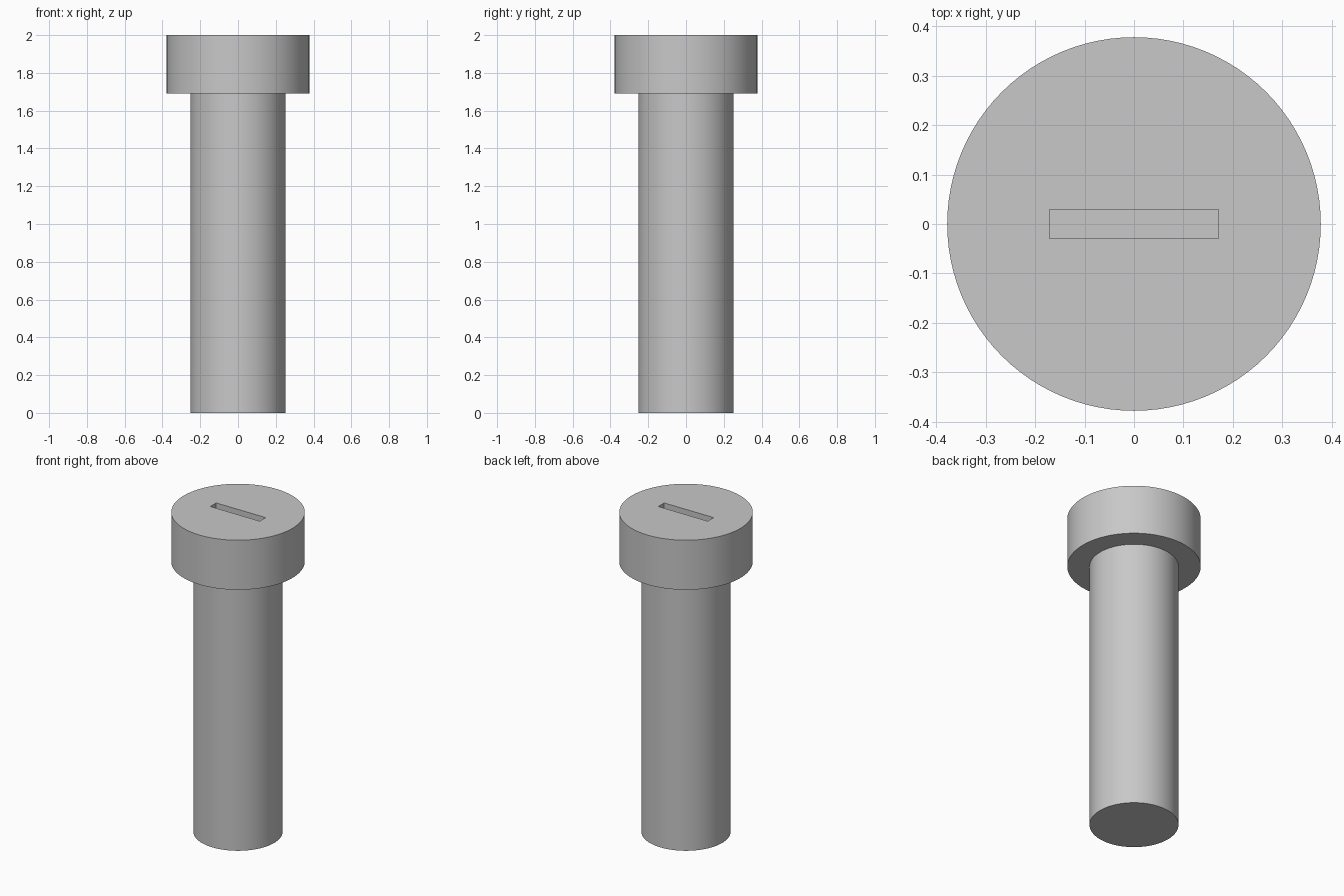
import bpy
import bmesh
import math

SEGMENTS = 96
SHAFT_R, HEAD_R = 0.252, 0.378
HEAD_BASE, TOP = 1.69, 2.0
SLOT_LENGTH, SLOT_WIDTH, SLOT_DEPTH = 0.342, 0.058, 0.12

if "Cube" in bpy.data.objects:
    bpy.data.objects.remove(bpy.data.objects["Cube"], do_unlink=True)

# Plain grey metal
grey = bpy.data.materials.new("grey_metal")
grey.use_nodes = True
colour = (0.58, 0.58, 0.58, 1.0)
grey.diffuse_color = colour
grey.node_tree.nodes["Principled BSDF"].inputs["Base Color"].default_value = colour


def make_object(name, bm):
    bmesh.ops.recalc_face_normals(bm, faces=bm.faces)
    mesh = bpy.data.meshes.new(name)
    bm.to_mesh(mesh)
    bm.free()
    mesh.materials.append(grey)
    obj = bpy.data.objects.new(name, mesh)
    bpy.context.collection.objects.link(obj)
    return obj


# Shaft and head: one closed turned body with flat caps
bm = bmesh.new()
rings = []
for radius, z in ((SHAFT_R, 0), (SHAFT_R, HEAD_BASE), (HEAD_R, HEAD_BASE), (HEAD_R, TOP)):
    angles = [math.tau * i / SEGMENTS for i in range(SEGMENTS)]
    rings.append([bm.verts.new((radius * math.cos(a), radius * math.sin(a), z)) for a in angles])
for low, high in zip(rings, rings[1:]):
    for i in range(SEGMENTS):
        j = (i + 1) % SEGMENTS
        bm.faces.new((low[i], low[j], high[j], high[i]))
bm.faces.new(rings[0])
bm.faces.new(rings[-1])
screw = make_object("screw_body", bm)

# Slot cutter, reaching above the head
bm = bmesh.new()
bmesh.ops.create_cube(bm, size=1)
bmesh.ops.scale(bm, vec=(SLOT_LENGTH, SLOT_WIDTH, 2 * SLOT_DEPTH), verts=bm.verts)
bmesh.ops.translate(bm, vec=(0, 0, TOP), verts=bm.verts)
cutter = make_object("slot_cutter", bm)
cutter.hide_render = True

# Cut the driver slot
bpy.ops.object.select_all(action="DESELECT")
screw.select_set(True)
bpy.context.view_layer.objects.active = screw
cut = screw.modifiers.new("driver_slot", "BOOLEAN")
cut.operation = "DIFFERENCE"
cut.solver = "EXACT"
cut.object = cutter
bpy.ops.object.modifier_apply(modifier=cut.name)
bpy.data.objects.remove(cutter, do_unlink=True)

# Smooth round walls with sharp rims
bpy.ops.object.shade_smooth_by_angle(angle=math.radians(30))
